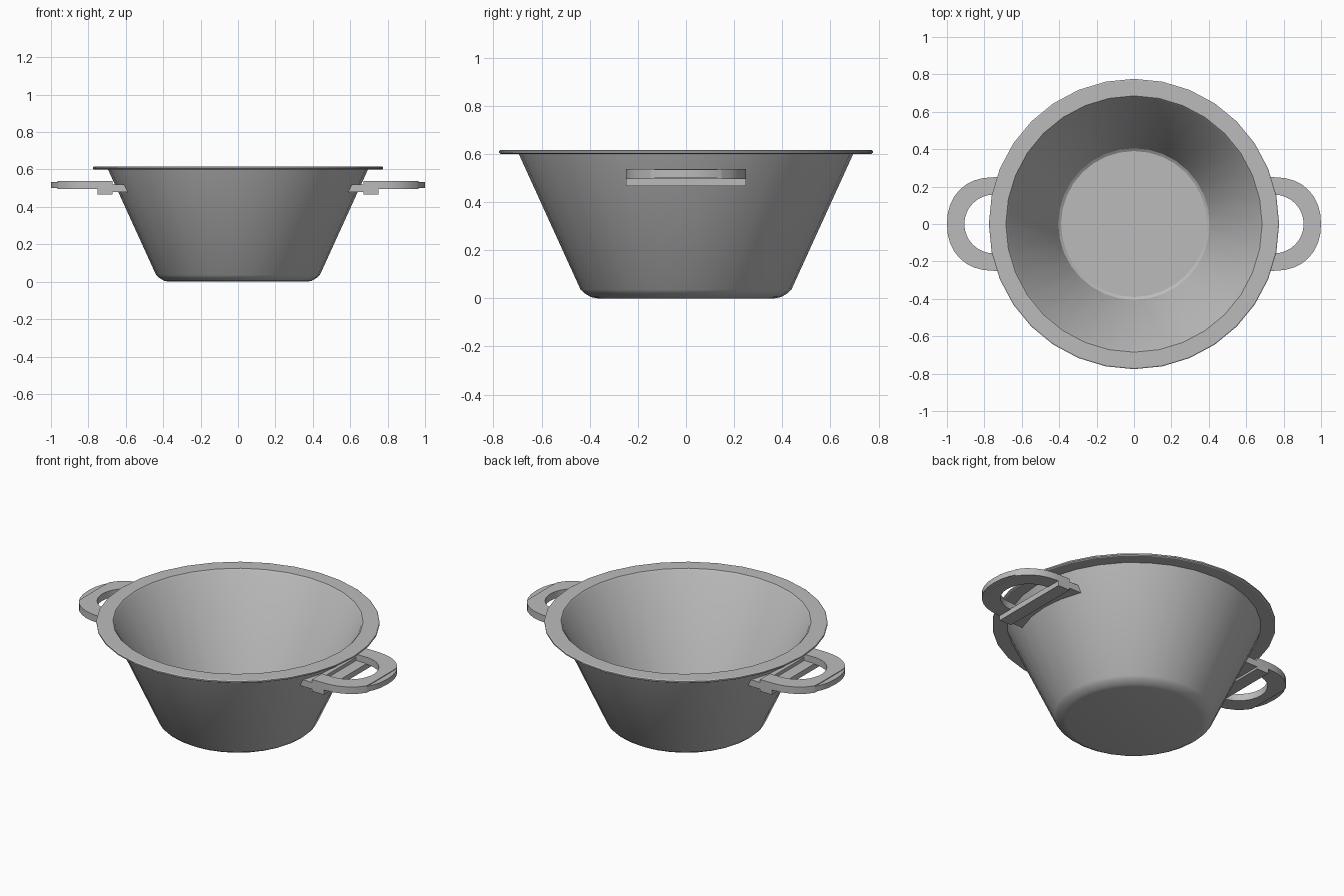
import bpy
import bmesh
from math import cos, sin, pi, radians, sqrt

if "Cube" in bpy.data.objects:
    bpy.data.objects.remove(bpy.data.objects["Cube"], do_unlink=True)

GREY = (0.5, 0.5, 0.5, 1.0)
metal = bpy.data.materials.new("grey metal")
metal.use_nodes = True
metal.diffuse_color = GREY
metal.node_tree.nodes["Principled BSDF"].inputs["Base Color"].default_value = GREY


def finish(bm, name, angle, mirror=False):
    bmesh.ops.remove_doubles(bm, verts=bm.verts, dist=1e-5)
    bmesh.ops.recalc_face_normals(bm, faces=bm.faces)
    mesh = bpy.data.meshes.new(name)
    bm.to_mesh(mesh)
    bm.free()
    mesh.materials.append(metal)
    obj = bpy.data.objects.new(name, mesh)
    bpy.context.collection.objects.link(obj)
    if mirror:
        obj.modifiers.new("other side", 'MIRROR')
    bpy.ops.object.select_all(action='DESELECT')
    obj.select_set(True)
    bpy.context.view_layer.objects.active = obj
    bpy.ops.object.shade_smooth_by_angle(angle=radians(angle))
    return obj


def lathe(name, profile, steps=32):
    bm = bmesh.new()
    verts = [bm.verts.new((r, 0, z)) for r, z in profile]
    edges = [bm.edges.new(pair) for pair in zip(verts, verts[1:])]
    bmesh.ops.spin(bm, geom=verts + edges, cent=(0, 0, 0), axis=(0, 0, 1),
                   angle=2 * pi, steps=steps, use_merge=True)
    return finish(bm, name, 30)


def strip(name, inner, outer, z0, z1, inner_top=None):
    """Solid band between two outlines, mirrored to both sides."""
    bm = bmesh.new()
    rings = []
    for a, b, t in zip(inner, outer, inner_top or inner):
        rings.append([bm.verts.new((*p, z)) for p, z in
                      ((a, z0), (b, z0), (b, z1), (t, z1))])
    for r, s in zip(rings, rings[1:]):
        for i in range(4):
            j = (i + 1) % 4
            bm.faces.new((r[i], r[j], s[j], s[i]))
    bm.faces.new(rings[0])
    bm.faces.new(rings[-1])
    return finish(bm, name, 30, mirror=True)


def arch(radius, root, power, steps=16):
    """D-shaped outline with straight legs running back to the root."""
    pts = [(root, -radius)]
    for i in range(steps + 1):
        a = pi * i / steps - pi / 2
        c, s = abs(cos(a)), sin(a)
        side = 1 if s > 0 else -1
        pts.append((0.75 + radius * c ** (2 / power),
                    side * radius * abs(s) ** (2 / power)))
    return pts + [(root, radius)]


# Hollow bowl with a rounded foot and a wide flat rim
lathe("bowl", [(0, 0), (0.37, 0), (0.395, 0.005), (0.42, 0.02), (0.438, 0.036),
               (0.695, 0.6), (0.77, 0.6), (0.776, 0.604), (0.776, 0.612),
               (0.77, 0.616), (0.685, 0.616), (0.675, 0.605), (0.405, 0.04),
               (0.39, 0.03), (0, 0.03)])

# Curved bracket that hugs the bowl wall
ys = [-0.25 + 0.5 * i / 12 for i in range(13)]


def hug(r):
    return [(sqrt(r * r - y * y), y) for y in ys]


strip("handle_bracket", hug(0.635), [(0.68, y) for y in ys], 0.48, 0.52, hug(0.65))

# Straight bar under the grip
ends = (-0.25, 0.25)
strip("handle_bar", [(0.67, y) for y in ends], [(0.75, y) for y in ends], 0.467, 0.5)

# D-shaped grip, cut flat at the tip
outer = arch(0.25, 0.67, 2.2)
strip("handle_grip", arch(0.157, 0.67, 2),
      [(min(x, 0.965), y) for x, y in outer], 0.496, 0.538)

# Thinner rounded tip filling the flat cut
tip = [(x, y) for x, y in outer if x > 0.95]
strip("handle_tip", [(0.94, y) for x, y in tip], tip, 0.502, 0.534)
